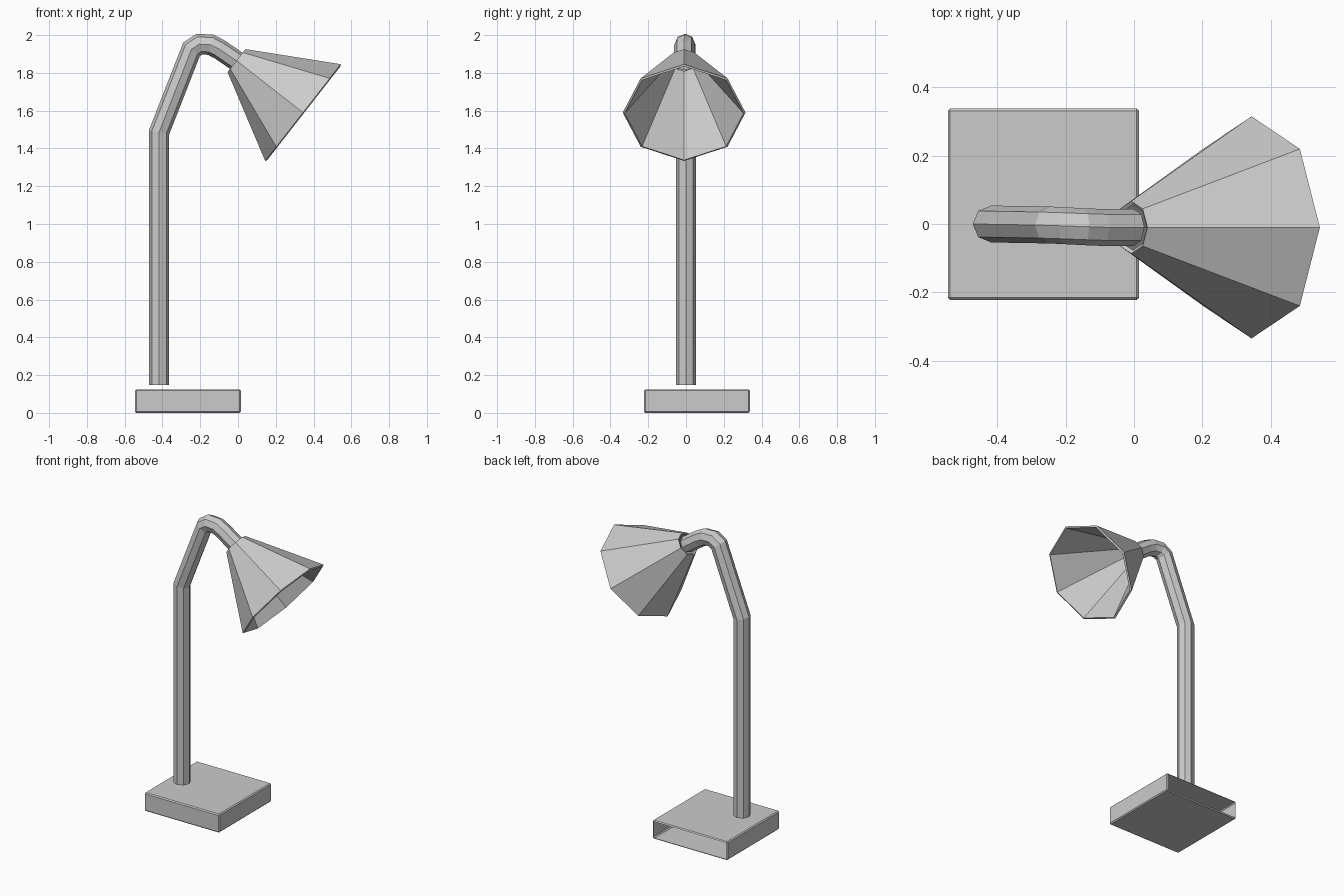
import bpy, bmesh, math
from mathutils import Vector

if "Cube" in bpy.data.objects:
    bpy.data.objects.remove(bpy.data.objects["Cube"])

SIDES = 8


def make_object(name, bm):
    bmesh.ops.recalc_face_normals(bm, faces=bm.faces[:])
    mesh = bpy.data.meshes.new(name)
    bm.to_mesh(mesh)
    bm.free()
    obj = bpy.data.objects.new(name, mesh)
    bpy.context.collection.objects.link(obj)
    return obj


def sweep(name, path, radii):
    """Octagonal mitred tube along a path lying in an (almost) xz plane."""
    bm = bmesh.new()
    pts = [Vector(p) for p in path]
    rings = []
    for i, p in enumerate(pts):
        d_in = (p - pts[max(i - 1, 0)]).normalized()
        d_out = (pts[min(i + 1, len(pts) - 1)] - p).normalized()
        t = (d_in + d_out).normalized()
        side = Vector((t.z, 0, -t.x)).normalized()
        miter = 1 / max(t.dot(d_out if d_out.length else d_in), 0.5)
        ring = []
        for k in range(SIDES):
            a = 2 * math.pi * k / SIDES
            offset = side * math.cos(a) * miter + Vector((0, math.sin(a), 0))
            ring.append(bm.verts.new(p + offset * radii[i]))
        rings.append(ring)
    for r0, r1 in zip(rings, rings[1:]):
        for k in range(SIDES):
            j = (k + 1) % SIDES
            bm.faces.new((r0[k], r0[j], r1[j], r1[k]))
    return make_object(name, bm)


# Base block with slightly softened edges and an open back
bm = bmesh.new()
bmesh.ops.create_cube(bm, size=1)
for v in bm.verts:
    v.co = Vector((-0.265 + v.co.x * 0.56, 0.058 + v.co.y * 0.56, 0.0625 + v.co.z * 0.125))
bmesh.ops.bevel(bm, geom=bm.edges[:], offset=0.007, segments=1, affect='EDGES')
bm.normal_update()
back = [f for f in bm.faces if f.normal.y > 0.99]
bmesh.ops.delete(bm, geom=back, context='FACES')
make_object("base", bm)

# Upright post and bent neck
neck = [(-0.418, 0, 0.147), (-0.418, 0, 1.485), (-0.246, -0.003, 1.925),
        (-0.205, -0.005, 1.952), (-0.145, -0.008, 1.949), (-0.098, -0.01, 1.925),
        (0.0, -0.01, 1.858)]
sweep("post", neck, [0.054] * len(neck))

# Conical shade, tilted downwards, with a thin wall
shade = sweep("shade", [(-0.008, -0.01, 1.865), (0.344, -0.01, 1.59)], [0.077, 0.325])
wall = shade.modifiers.new("wall", 'SOLIDIFY')
wall.thickness = 0.012
wall.offset = -1
